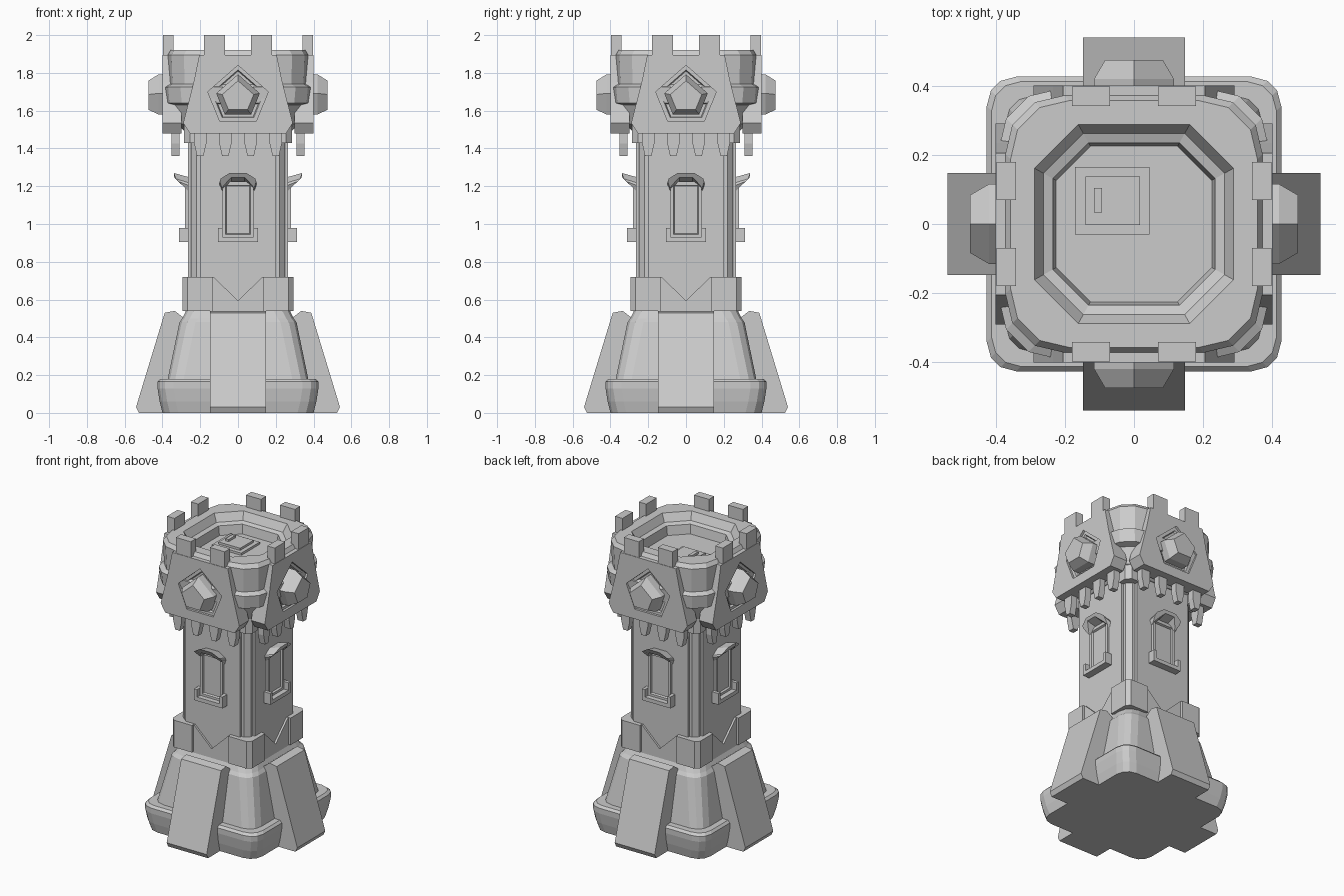
import bpy, bmesh, math
from math import pi

if "Cube" in bpy.data.objects:
    bpy.data.objects.remove(bpy.data.objects["Cube"])


def mesh(name, verts, faces):
    me = bpy.data.meshes.new(name)
    me.from_pydata(verts, [], faces)
    bm = bmesh.new()
    bm.from_mesh(me)
    bmesh.ops.recalc_face_normals(bm, faces=bm.faces)
    bm.to_mesh(me)
    bm.free()
    ob = bpy.data.objects.new(name, me)
    bpy.context.collection.objects.link(ob)
    return ob


def loft(name, rings):
    n = len(rings[0])
    faces = [list(range(n)), [n * (len(rings) - 1) + i for i in range(n)]]
    for r in range(len(rings) - 1):
        for i in range(n):
            j = (i + 1) % n
            faces.append([r * n + i, r * n + j, r * n + n + j, r * n + n + i])
    return mesh(name, [p for ring in rings for p in ring], faces)


def prism(name, pts, a, b, axis):
    place = {'x': lambda u, v, t: (t, u, v),
             'y': lambda u, v, t: (u, t, v),
             'z': lambda u, v, t: (u, v, t)}[axis]
    return loft(name, [[place(u, v, t) for u, v in pts] for t in (a, b)])


def box(name, x0, x1, y0, y1, z0, z1):
    return prism(name, [(x0, y0), (x1, y0), (x1, y1), (x0, y1)], z0, z1, 'z')


def around(ob):
    for k in (1, 2, 3):
        c = ob.copy()
        c.rotation_euler.z = k * pi / 2
        bpy.context.collection.objects.link(c)


def mirrored(pts):
    return pts + [(-x, z) for x, z in reversed(pts) if x != 0]


def ring(h, insets, z):
    """Square of half-width h whose corners follow a list of insets."""
    out = []
    q = [(h - a, h - b) for a, b in insets]
    for _ in range(4):
        out += [(x, y, z) for x, y in q]
        q = [(-y, x) for x, y in q]
    return out


# base with rounded skirt
corner = [(0, .085), (.012, .04), (.04, .012), (.085, 0)]
loft("base", [ring(h, corner, z) for h, z in
              [(.40, 0), (.415, .06), (.426, .13), (.426, .165), (.412, .18), (.372, .18),
               (.31, .48), (.295, .5), (.275, .54)]])

# sloping buttresses
around(prism("buttress", [(-.525, 0), (-.54, .03), (-.388, .53), (-.335, .54), (-.29, .505), (-.25, 0)],
             -.147, .147, 'x'))

# shaft with raised face panels
cut = [(0, .03), (.03, 0)]
loft("shaft", [ring(.25, cut, .45), ring(.25, cut, 1.55)])
around(box("shaft_panel", -.2, .2, -.265, -.2, .5, 1.52))

# collar: corner blocks and notched plates between them
around(prism("corner_block", [(.135, .135), (.293, .135), (.293, .268), (.268, .293), (.135, .293)],
             .54, .72, 'z'))
around(prism("notched_plate", [(-.15, .5), (.15, .5), (.15, .72), (.13, .72), (0, .595), (-.13, .72), (-.15, .72)],
             -.278, -.24, 'y'))


# windows: frame, sill and hood
def rect(x, z0, z1, y):
    return [(-x, y, z0), (x, y, z0), (x, y, z1), (-x, y, z1)]


around(loft("window_frame", [rect(.083, .92, 1.225, -.25), rect(.083, .92, 1.225, -.28),
                             rect(.066, .945, 1.205, -.28), rect(.062, .95, 1.2, -.268)]))
around(prism("window_sill", mirrored([(.105, .905), (.105, .98), (.083, .98), (.083, .93)]), -.313, -.25, 'y'))
arch = mirrored([(.085, 1.19), (.097, 1.225), (.092, 1.24), (.045, 1.27)]) \
    + [(-.07, 1.21), (-.035, 1.247), (.035, 1.247), (.07, 1.21)]
around(loft("window_hood", [[(x, -.25, z - .025) for x, z in arch],
                            [(x, -.28 - .06 * min(1, (z - 1.19) / .06), z) for x, z in arch]]))

# head with corner bands and stepped pit
hc = [(0, .17), (.02, .085), (.085, .02), (.17, 0)]


def pit(h, z):
    c = h * .44
    return ring(h, [(0, c), (c / 3, c * 2 / 3), (c * 2 / 3, c / 3), (c, 0)], z)


loft("head", [ring(h, hc, z) for h, z in
              [(.27, 1.48), (.325, 1.53), (.352, 1.63), (.383, 1.64), (.39, 1.725), (.367, 1.74),
               (.372, 1.895), (.357, 1.92)]]
     + [pit(.288, 1.92), pit(.262, 1.87), pit(.235, 1.86), pit(.225, 1.8)])
around(prism("corner_bracket", [(.2, .2), (.285, .2), (.285, .255), (.255, .285), (.2, .285)], 1.43, 1.53, 'z'))

# roof hatch on the pit floor
box("hatch_frame", -.17, .045, -.03, .165, 1.79, 1.815)
box("hatch_door", -.14, .018, -.003, .138, 1.79, 1.83)
box("hatch_handle", -.115, -.092, .033, .104, 1.8, 1.845)


# shield plates with a pentagonal recess
def penta(s, y):
    p = mirrored([(0, 1.84), (.16, 1.70), (.097, 1.545)])
    return [(x * s, y, 1.67 + (z - 1.67) * s) for x, z in p]


plate = prism("shield_plate", mirrored([(.255, 1.48), (.29, 1.535), (.235, 1.75), (.205, 1.895)]), -.40, -.3, 'y')
cutter = loft("recess_cutter", [penta(1.0, -.45), penta(1.0, -.385), penta(.86, -.385), penta(.82, -.37)])
cutter.hide_render = True
mod = plate.modifiers.new("recess", 'BOOLEAN')
mod.operation, mod.object, mod.solver = 'DIFFERENCE', cutter, 'EXACT'
bpy.context.view_layer.objects.active = plate
bpy.ops.object.modifier_apply(modifier="recess")
bpy.data.objects.remove(cutter)
around(plate)

# faceted gem in each plate
around(loft("gem", [penta(.72, -.36), penta(.72, -.42), penta(.52, -.475)]))

# battlements on top of the plates
for s in (-1, 1):
    x0, x1 = sorted((s * .07, s * .18))
    around(box("merlon", x0, x1, -.397, -.342, 1.88, 2.0))

# hanging teeth beneath the plates
for cx in (-.2, -.067, .067, .2):
    tooth = mirrored([(.032, 1.5), (.032, 1.425), (.017, 1.36)])
    around(prism("tooth", [(cx + x, z) for x, z in tooth], -.352, -.31, 'y'))
